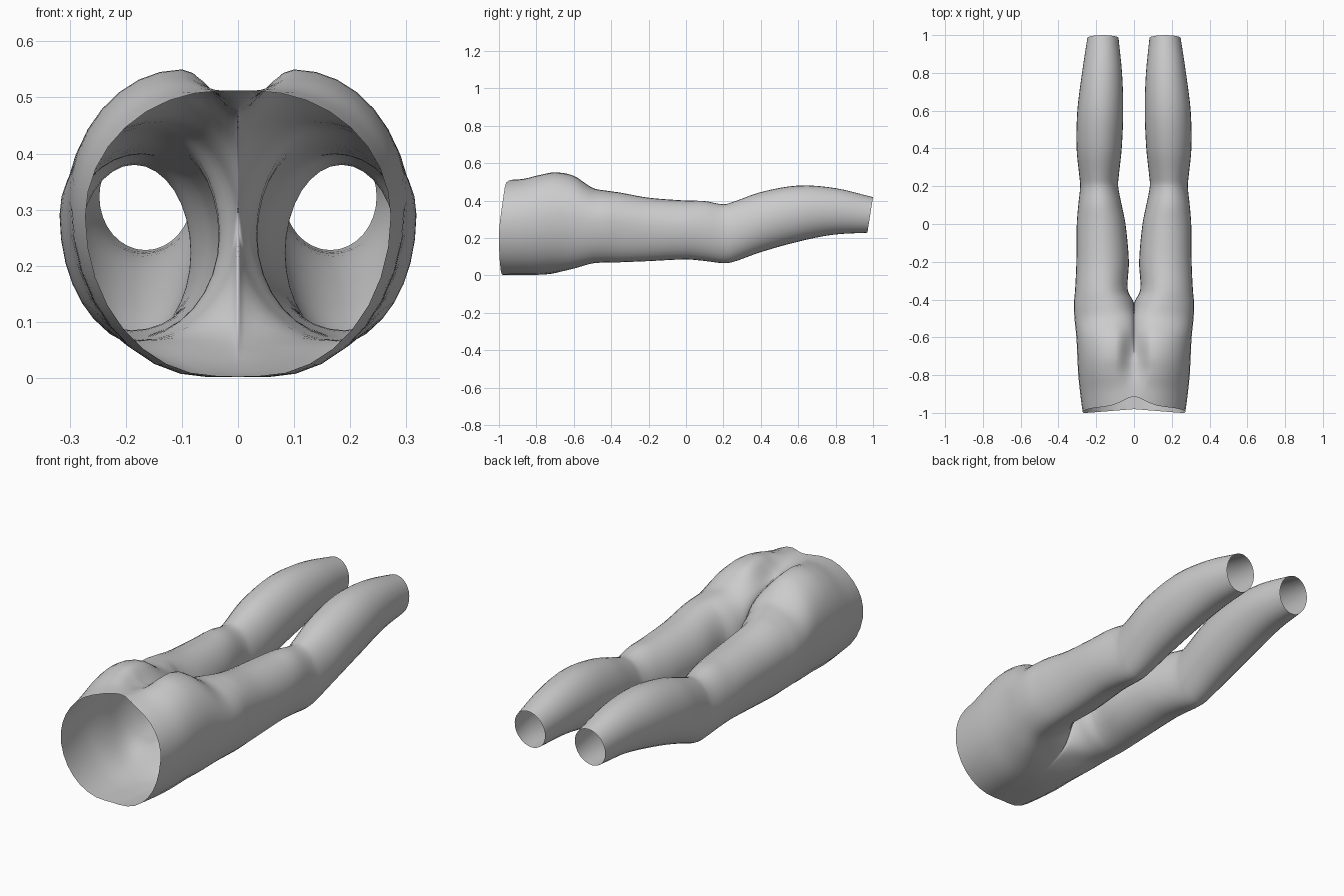
import bpy, bmesh
from math import sin, cos, pi, exp

if "Cube" in bpy.data.objects:
    bpy.data.objects.remove(bpy.data.objects["Cube"])

# Hip stations: y, outer x, bottom x, top x, bottom z, top z, centre-line bottom z, centre-line top z
HIPS = [
    (-1.0, .272, .04, .03, .004, .512, .003, .512),
    (-.9, .285, .05, .07, .002, .517, .002, .508),
    (-.8, .295, .06, .10, .003, .536, .003, .495),
    (-.7, .300, .08, .10, .014, .550, .012, .480),
    (-.6, .305, .13, .10, .036, .532, .045, .440),
    (-.5, .315, .17, .12, .064, .468, .110, .385),
    (-.42, .318, .18, .14, .068, .452, .270, .270),
]
# Leg stations: y, inner x, outer x, bottom x, top x, bottom z, top z
LEG = [
    (-.35, .033, .312, .19, .16, .070, .442),
    (-.2, .027, .305, .19, .165, .076, .415),
    (0, .045, .303, .19, .17, .085, .400),
    (.1, .065, .295, .19, .18, .077, .397),
    (.2, .084, .285, .19, .185, .065, .380),
    (.25, .081, .289, .19, .185, .071, .392),
    (.4, .065, .304, .185, .18, .124, .445),
    (.6, .057, .300, .18, .175, .180, .480),
    (.8, .063, .276, .17, .17, .217, .466),
    (1.0, .082, .247, .165, .165, .228, .418),
]
Q = 8       # points per quarter of a ring
STEPS = 4   # rings per station interval


def clamp(v):
    return max(0.0, min(1.0, v))


def spline(keys, i, t):
    """Catmull-Rom through the station rows, allowing for uneven spacing in y."""
    a, b = keys[i], keys[i + 1]
    p, n = keys[max(i - 1, 0)], keys[min(i + 2, len(keys) - 1)]
    h = b[0] - a[0]
    out = [a[0] + h * t]
    for k in range(1, len(a)):
        m0 = (b[k] - p[k]) / (b[0] - p[0]) * h
        m1 = (n[k] - a[k]) / (n[0] - a[0]) * h
        out.append((2*t**3 - 3*t*t + 1) * a[k] + (t**3 - 2*t*t + t) * m0
                   + (3*t*t - 2*t**3) * b[k] + (t**3 - t*t) * m1)
    return out


def ring(y, xi, xo, xb, xt, zb, zt, cb, ct):
    """Section from the inner seam, under, outside, over and back to the seam."""
    xi = max(xi, 0)
    if y < -.419:
        xi = 0
    else:
        cb = ct = (cb + ct) / 2
    zm = (zb + zt) / 2 + .03 * clamp((.2 - y) / .6)
    w = clamp((-.5 - y) / .2)
    pts = []
    quarters = [(xi, cb, xb, zb, 0), (xo, zm, xb, zb, 1),
                (xo, zm, xt, zt, 0), (xi, ct, xt, zt, 1)]
    for sx, sz, ex, ez, rev in quarters:
        for j in range(Q + (rev and sx == xi)):
            a = pi / 2 * ((Q - j) if rev else j) / Q
            u, v = 1 - cos(a), sin(a)
            if sx == xi:   # soft valley on the hips, round on the legs
                v = v * (1 - w) + (.5 - .5 * cos(pi * u)) * w
            pts.append((sx + (ex - sx) * u, sz + (ez - sz) * v))
    out = []
    for x, z in pts:
        # Slanted waist and ankle openings
        waist = clamp((-.7 - y) / .3)
        top = clamp((z - .25) / .26)
        dy = waist * (top * (.035 + .05 * exp(-(x / .08) ** 2))
                      + .02 * (1 - top) * clamp(1 - x / .25))
        dy -= .03 * clamp((y - .6) / .4) * clamp(1 - (z - .23) / .19)
        out.append((x, y + dy, z))
    return out


rows = [(r[0], 0, *r[1:]) for r in HIPS]
rows += [(*r, (r[5] + r[6]) / 2, (r[5] + r[6]) / 2) for r in LEG]
rings = [ring(*spline(rows, i, s / STEPS))
         for i in range(len(rows) - 1) for s in range(STEPS)]
rings.append(ring(*rows[-1]))

# Half of the body skin, lofted from waist to ankle
bm = bmesh.new()
loops = [[bm.verts.new(p) for p in r] for r in rings]
for a, b in zip(loops, loops[1:]):
    for j in range(len(a) - 1):
        bm.faces.new((a[j], b[j], b[j + 1], a[j + 1]))
bmesh.ops.remove_doubles(bm, verts=bm.verts, dist=1e-5)
# Mirror to the other side and join along the centre seam
bmesh.ops.mirror(bm, geom=bm.verts[:] + bm.edges[:] + bm.faces[:],
                 axis='X', merge_dist=1e-4)
bmesh.ops.remove_doubles(bm, verts=bm.verts, dist=1e-5)
bmesh.ops.recalc_face_normals(bm, faces=bm.faces)
mesh = bpy.data.meshes.new("hips_and_legs")
bm.to_mesh(mesh)
bm.free()
for p in mesh.polygons:
    p.use_smooth = True
body = bpy.data.objects.new("hips_and_legs", mesh)
bpy.context.collection.objects.link(body)
